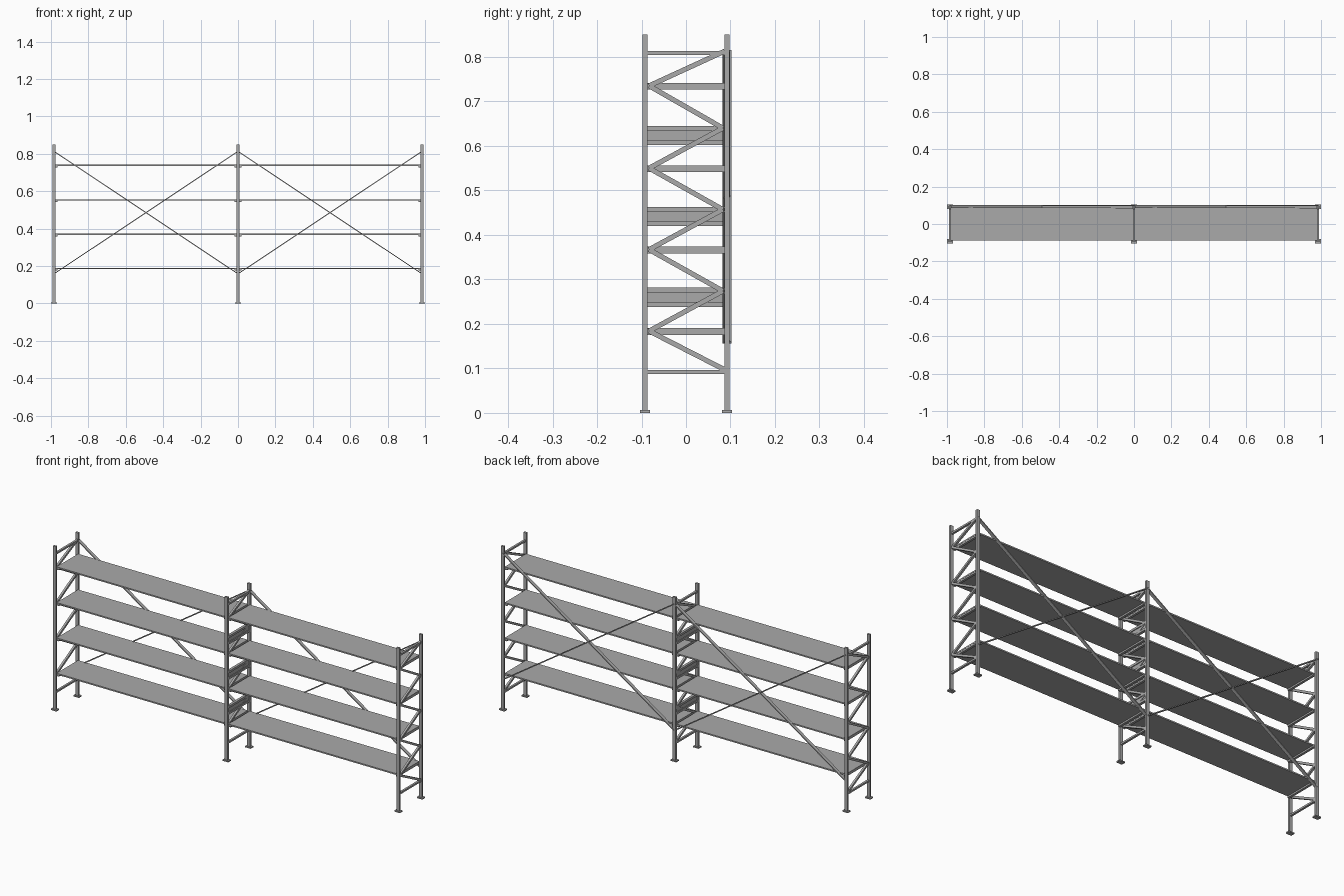
import bpy
from mathutils import Vector

old = bpy.data.objects.get("Cube")
if old:
    bpy.data.objects.remove(old, do_unlink=True)

steel = bpy.data.materials.new("galvanised grey")
steel.use_nodes = True
grey = (0.4, 0.4, 0.4, 1)
steel.diffuse_color = grey
steel.node_tree.nodes["Principled BSDF"].inputs["Base Color"].default_value = grey


def box(name, center, size):
    bpy.ops.mesh.primitive_cube_add(size=1, location=center)
    ob = bpy.context.object
    ob.name = name
    ob.scale = size
    bpy.ops.object.transform_apply(location=False, rotation=False, scale=True)
    ob.data.materials.append(steel)
    return ob


def bar(name, a, b, wide, deep):
    """Rectangular bar from a to b; the deep side follows the y or x axis."""
    a, b = Vector(a), Vector(b)
    d = b - a
    ob = box(name, (a + b) / 2, (wide, deep, d.length))
    ob.rotation_mode = 'QUATERNION'
    ob.rotation_quaternion = d.to_track_quat('Z', 'Y')
    return ob


BAY = 0.984
POST_Y = 0.092
HEIGHT = 0.85
LEVELS = [0.184, 0.367, 0.55, 0.735]
INNER = 2 * POST_Y - 0.01

# Upright frames: posts, feet, ties and zigzag bracing
for side, x in (("right", -BAY), ("middle", 0), ("left", BAY)):
    for end, y in (("front", -POST_Y), ("back", POST_Y)):
        box(f"{side}_{end}_post", (x, y, HEIGHT / 2), (0.017, 0.011, HEIGHT))
        box(f"{side}_{end}_foot", (x, y, 0.003), (0.032, 0.023, 0.006))
    for name, z in (("lower", 0.092), ("upper", 0.809)):
        box(f"{side}_{name}_tie", (x, 0, z), (0.011, INNER, 0.009))

    nodes = [(0.087, 0.097)]
    for i, z in enumerate(LEVELS):
        nodes.append((-0.083, z))
        nodes.append((0.083, z + 0.09) if i < 3 else (0.087, 0.813))
    for (y0, z0), (y1, z1) in zip(nodes, nodes[1:]):
        bar(f"{side}_zigzag_brace", (x, y0, z0), (x, y1, z1), 0.011, 0.011)

    # Shelf supports on the inner faces of each frame
    for z in LEVELS:
        for s in (-1, 1):
            if abs(x + s * 0.013) < BAY:
                box(f"{side}_shelf_support", (x + s * 0.013, 0, z - 0.001),
                    (0.012, INNER, 0.015))

# Spacer panels with rails on the middle frame
for z in (0.26, 0.441, 0.623):
    box("middle_spacer_panel", (0, 0, z), (0.006, INNER, 0.03))
    for s in (-1, 1):
        box("middle_spacer_rail", (0, 0, z + s * 0.016), (0.014, INNER, 0.011))

# Shelves and crossed back braces for both bays
for side, x0, x1 in (("right", -BAY, 0), ("left", 0, BAY)):
    for z in LEVELS:
        box(f"{side}_shelf", ((x0 + x1) / 2, 0, z + 0.003),
            (BAY - 0.012, INNER + 0.002, 0.007))
    bar(f"{side}_falling_back_brace", (x0, 0.094, 0.813), (x1, 0.094, 0.158), 0.017, 0.005)
    bar(f"{side}_rising_back_brace", (x0, 0.09, 0.158), (x1, 0.09, 0.813), 0.017, 0.005)
